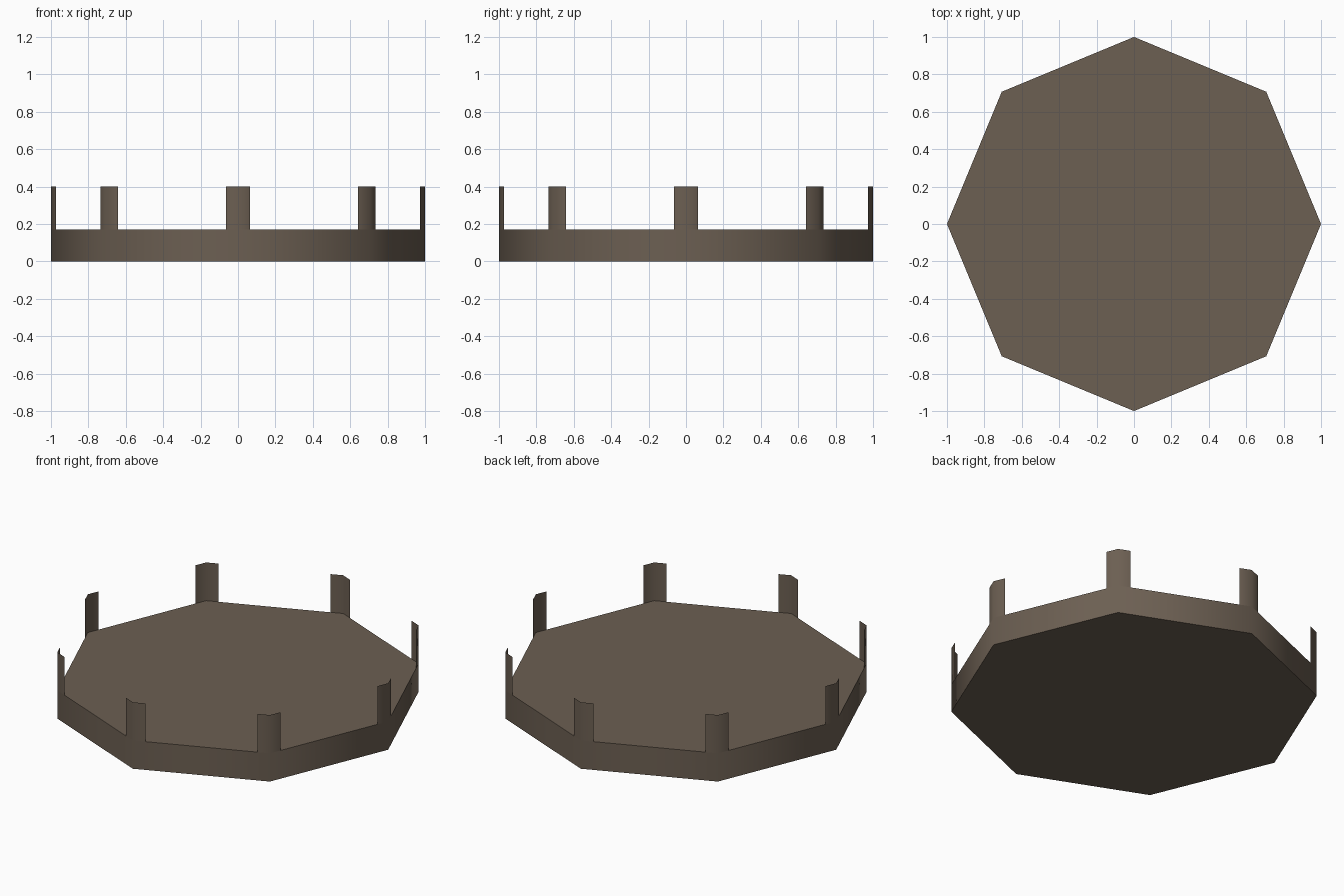
import bpy, bmesh, math
from mathutils import Vector

if "Cube" in bpy.data.objects:
    bpy.data.objects.remove(bpy.data.objects["Cube"])

SIDES, BASE_H, TAB_TOP, TAB_W = 8, 0.17, 0.40, 0.07

mat = bpy.data.materials.new("dark_brown")
mat.diffuse_color = (0.15, 0.115, 0.085, 1)
mat.use_nodes = True
mat.node_tree.nodes["Principled BSDF"].inputs["Base Color"].default_value = mat.diffuse_color


def corner(i, z=0.0):
    a = 2 * math.pi * i / SIDES
    return Vector((math.cos(a), math.sin(a), z))


def finish(bm, name):
    me = bpy.data.meshes.new(name)
    bm.to_mesh(me)
    bm.free()
    ob = bpy.data.objects.new(name, me)
    bpy.context.collection.objects.link(ob)
    me.materials.append(mat)
    bpy.ops.object.select_all(action='DESELECT')
    ob.select_set(True)
    bpy.context.view_layer.objects.active = ob
    bpy.ops.object.shade_smooth_by_angle(angle=math.radians(60))
    return ob


# octagonal base slab, soft around the rim and sharp at its caps
bm = bmesh.new()
low = [bm.verts.new(corner(i)) for i in range(SIDES)]
top = [bm.verts.new(corner(i, BASE_H)) for i in range(SIDES)]
bm.faces.new(low[::-1])
bm.faces.new(top)
for i in range(SIDES):
    j = (i + 1) % SIDES
    bm.faces.new((low[i], low[j], top[j], top[i]))
finish(bm, "octagonal_base")

# thin upright sheet folded around each corner
for i in range(SIDES):
    c = corner(i)
    before = c + (corner(i - 1) - c).normalized() * TAB_W
    after = c + (corner(i + 1) - c).normalized() * TAB_W
    bm = bmesh.new()
    cols = [[bm.verts.new((p.x, p.y, z)) for z in (BASE_H, TAB_TOP)]
            for p in (before, c, after)]
    for a, b in zip(cols, cols[1:]):
        bm.faces.new((a[0], b[0], b[1], a[1]))
    finish(bm, f"corner_tab_{i + 1}")
